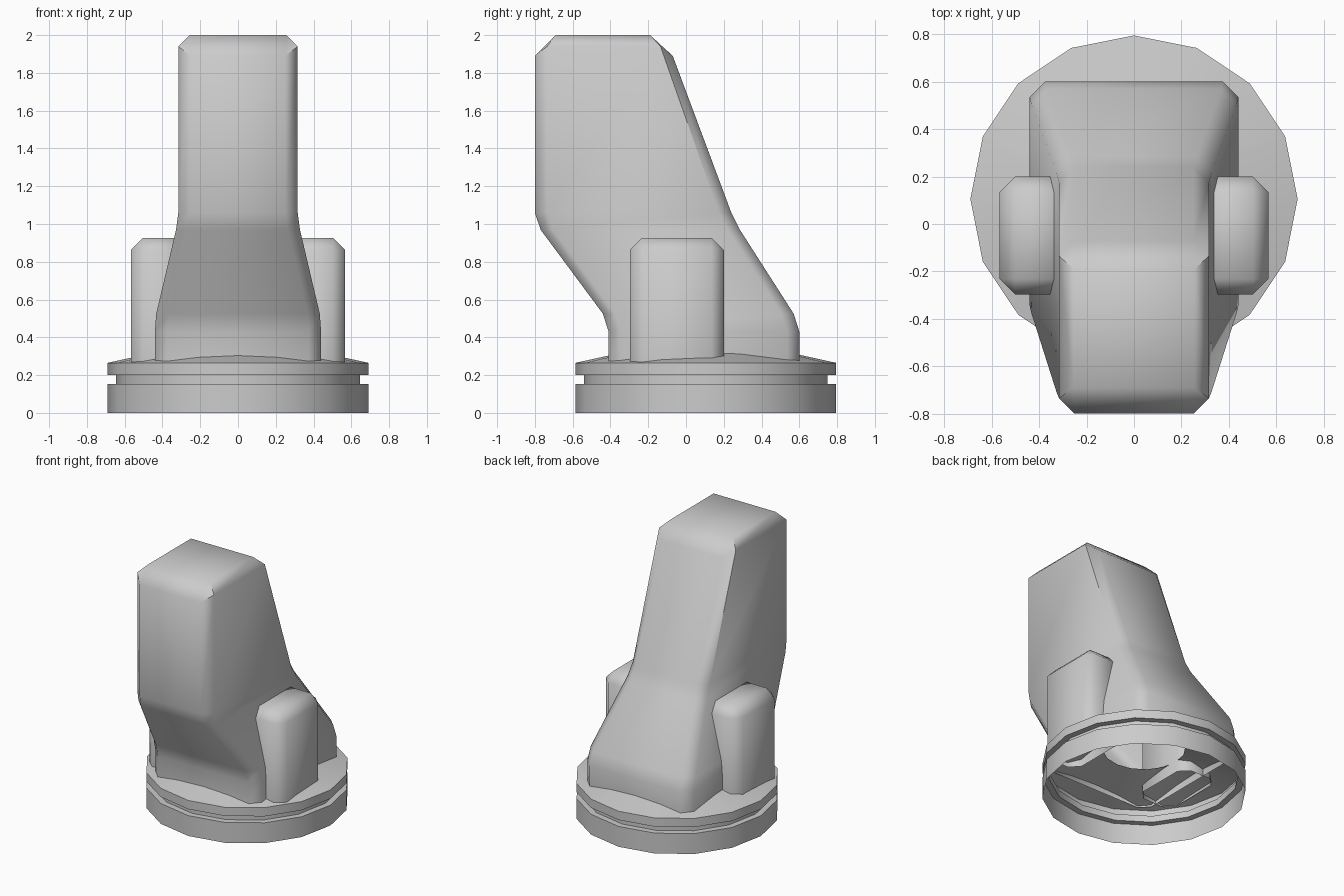
import bpy, bmesh, math

if "Cube" in bpy.data.objects:
    bpy.data.objects.remove(bpy.data.objects["Cube"])


def loft(name, rings, cap=True, angle=50):
    """Skin a stack of counter-clockwise rings, open underneath."""
    bm = bmesh.new()
    rows = [[bm.verts.new(p) for p in r] for r in rings]
    n = len(rows[0])
    for a, b in zip(rows, rows[1:]):
        for i in range(n):
            j = (i + 1) % n
            bm.faces.new((a[i], a[j], b[j], b[i]))
    if cap:
        bm.faces.new(rows[-1])
    bmesh.ops.remove_doubles(bm, verts=bm.verts[:], dist=1e-5)
    me = bpy.data.meshes.new(name)
    bm.to_mesh(me)
    bm.free()
    ob = bpy.data.objects.new(name, me)
    bpy.context.collection.objects.link(ob)
    bpy.ops.object.select_all(action='DESELECT')
    ob.select_set(True)
    bpy.context.view_layer.objects.active = ob
    bpy.ops.object.shade_smooth_by_angle(angle=math.radians(angle))
    return ob


def circle(r, z, n=16, cy=0.105):
    return [(r * math.sin(-2 * math.pi * i / n),
             cy + r * math.cos(2 * math.pi * i / n), z) for i in range(n)]


def box_ring(x0, x1, y0, y1, c, z, z_ends=None):
    """Rectangle with chamfered corners; z_ends is the height of front/back edges."""
    e = z if z_ends is None else z_ends
    return [(x0 + c, y0, e), (x1 - c, y0, e), (x1, y0 + c, z), (x1, y1 - c, z),
            (x1 - c, y1, e), (x0 + c, y1, e), (x0, y1 - c, z), (x0, y0 + c, z)]


# Round base: lower band, groove, upper rim and shallow cone with a central hole
loft("round_base", [circle(r, z) for r, z in (
    (0.69, 0), (0.69, 0.152), (0.645, 0.152), (0.645, 0.2),
    (0.69, 0.2), (0.69, 0.265), (0.28, 0.355))], cap=False, angle=40)

# Leaning main body: half width, front y, back y, height
sections = [(0.44, -0.41, 0.60, 0.262), (0.44, -0.41, 0.60, 0.43),
            (0.433, -0.44, 0.57, 0.525), (0.328, -0.77, 0.285, 0.97),
            (0.316, -0.80, 0.24, 1.06)]
body = [box_ring(-w, w, f, b, 0.065, z) for w, f, b, z in sections]
body.append(box_ring(-0.316, 0.316, -0.80, -0.07, 0.065, 1.94, 1.89))
body.append(box_ring(-0.255, 0.255, -0.69, -0.19, 0, 2.0))
loft("main_body", body)

# Side blocks, mirrored left and right
for side, s in (("left", -1), ("right", 1)):
    def span(a, b):
        return sorted((s * a, s * b))
    loft(side + "_side_block", [
        box_ring(*span(0.27, 0.567), -0.297, 0.2, 0.065, 0.265),
        box_ring(*span(0.27, 0.567), -0.297, 0.2, 0.065, 0.862),
        box_ring(*span(0.30, 0.502), -0.232, 0.135, 0, 0.927)])
